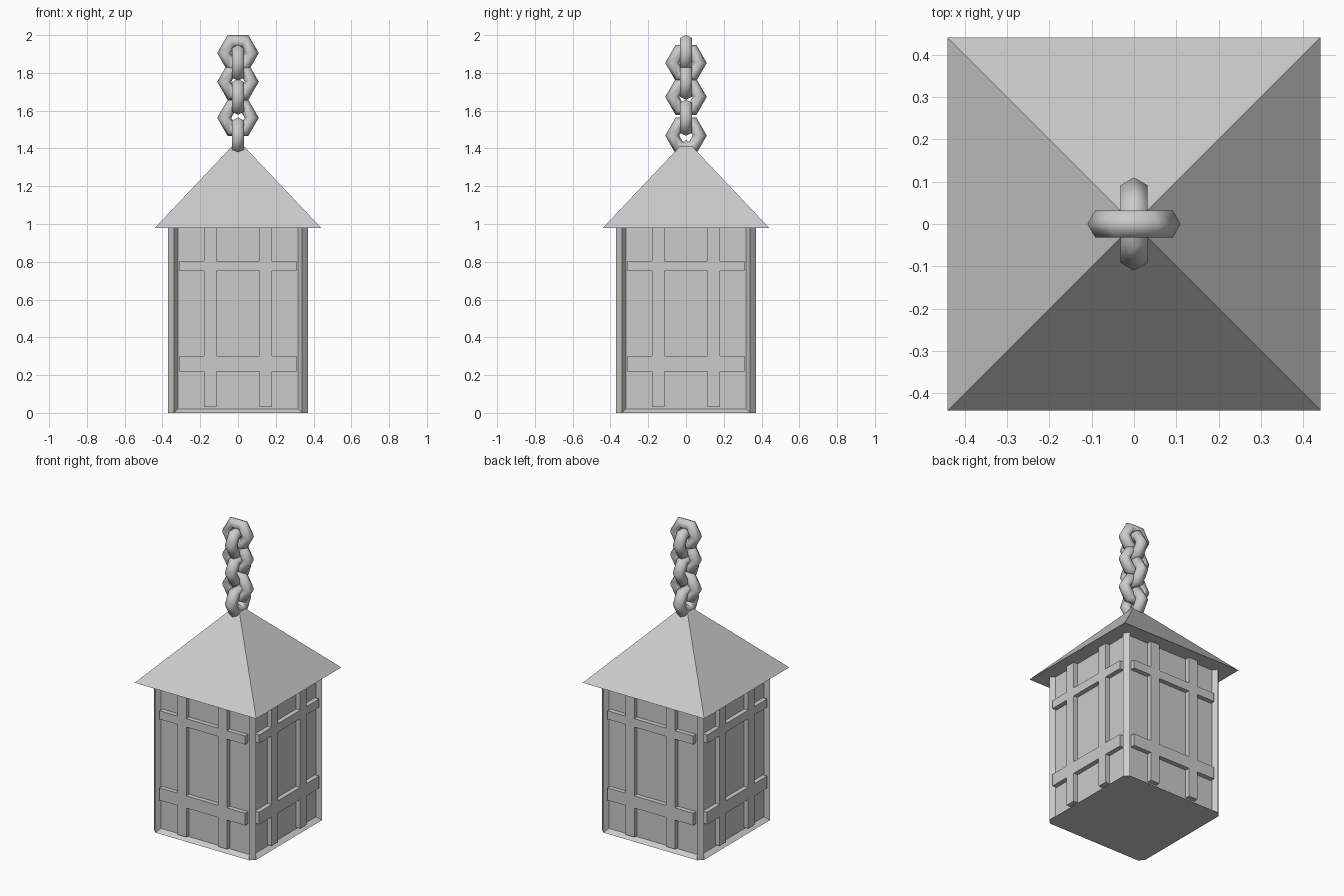
import bpy, bmesh, math
from mathutils import Matrix

if "Cube" in bpy.data.objects:
    bpy.data.objects.remove(bpy.data.objects["Cube"])


def finish(name, bm, smooth=False):
    bmesh.ops.recalc_face_normals(bm, faces=bm.faces)
    me = bpy.data.meshes.new(name)
    bm.to_mesh(me)
    bm.free()
    for p in me.polygons:
        p.use_smooth = smooth
    ob = bpy.data.objects.new(name, me)
    bpy.context.collection.objects.link(ob)
    return ob


# Lantern body: chamfered square prism with a recessed pane on each side
H, C, TOP = 0.37, 0.34, 1.01
bm = bmesh.new()
outline = [(C, -H), (H, -C), (H, C), (C, H), (-C, H), (-H, C), (-H, -C), (-C, -H)]
base = bm.faces.new([bm.verts.new((x, y, 0)) for x, y in outline])
ext = bmesh.ops.extrude_face_region(bm, geom=[base], use_keep_orig=True)
for v in ext["geom"]:
    if isinstance(v, bmesh.types.BMVert):
        v.co.z = TOP
bmesh.ops.recalc_face_normals(bm, faces=bm.faces)
sides = [f for f in bm.faces if max(abs(f.normal.x), abs(f.normal.y)) > 0.9]
bmesh.ops.inset_individual(bm, faces=sides, thickness=0.03, depth=-0.03)
finish("lantern_body", bm)

# Window lattice: one merged grid of raised bars per side
xs = [-0.31, -0.18, -0.115, 0.115, 0.18, 0.31]
zs = [0.03, 0.22, 0.30, 0.75, 0.805, 0.98]
for k, side in enumerate(("front", "right", "back", "left")):
    bm = bmesh.new()
    grid = [[bm.verts.new((x, -H, z)) for z in zs] for x in xs]
    for i in range(5):
        for j in range(5):
            if i in (1, 3) or j in (1, 3):
                bm.faces.new((grid[i][j], grid[i + 1][j], grid[i + 1][j + 1], grid[i][j + 1]))
    loose = [v for v in bm.verts if not v.link_faces]
    bmesh.ops.delete(bm, geom=loose, context="VERTS")
    ext = bmesh.ops.extrude_face_region(bm, geom=bm.faces[:], use_keep_orig=True)
    for v in ext["geom"]:
        if isinstance(v, bmesh.types.BMVert):
            v.co.y += 0.035
    bm.transform(Matrix.Rotation(k * math.pi / 2, 4, "Z"))
    finish("lattice_" + side, bm)

# Pyramid roof
bm = bmesh.new()
bmesh.ops.create_cone(bm, cap_ends=True, segments=4, radius1=0.44 * math.sqrt(2),
                      radius2=0, depth=0.465,
                      matrix=Matrix.Translation((0, 0, 0.98 + 0.2325)) @ Matrix.Rotation(math.pi / 4, 4, "Z"))
bmesh.ops.remove_doubles(bm, verts=bm.verts, dist=1e-5)
finish("roof", bm)


# Chain of alternating six-sided ring links
def link(name, z, turned, R=0.073, r=0.037, n=6):
    bm = bmesh.new()
    rings = []
    for i in range(n):
        a = 2 * math.pi * i / n
        ring = []
        for j in range(n):
            b = 2 * math.pi * j / n
            d = R + r * math.cos(b)
            ring.append(bm.verts.new((d * math.cos(a), r * math.sin(b), d * math.sin(a))))
        rings.append(ring)
    for i in range(n):
        p, q = rings[i], rings[(i + 1) % n]
        for j in range(n):
            k = (j + 1) % n
            bm.faces.new((p[j], q[j], q[k], p[k]))
    turn = Matrix.Rotation(math.pi / 2 if turned else 0, 4, "Z")
    bm.transform(Matrix.Translation((0, 0, z)) @ turn)
    finish(name, bm, smooth=True)


for i, z in enumerate((1.905, 1.853, 1.753, 1.673, 1.562, 1.468)):
    link("chain_link_%d" % (i + 1), z, i % 2 == 1)
